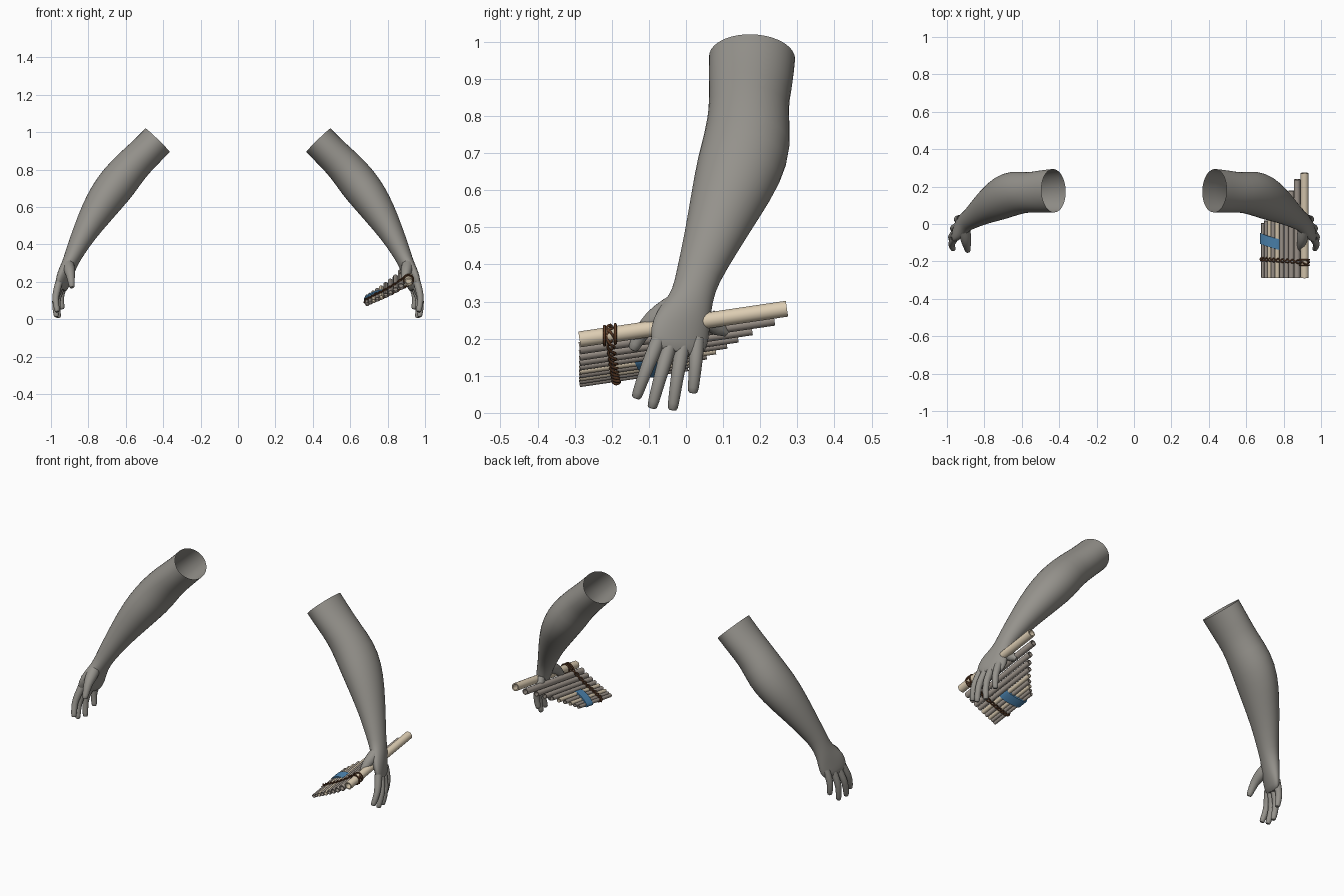
import bpy, bmesh, math
from mathutils import Vector

if "Cube" in bpy.data.objects:
    bpy.data.objects.remove(bpy.data.objects["Cube"])


def material(name, rgb):
    m = bpy.data.materials.new(name)
    m.diffuse_color = (*rgb, 1)
    m.use_nodes = True
    m.node_tree.nodes["Principled BSDF"].inputs["Base Color"].default_value = m.diffuse_color
    return m


SKIN = material("grey_skin", (0.30, 0.288, 0.262))
BEIGE = material("pale_reed", (0.72, 0.61, 0.45))
TAUPE = material("grey_reed", (0.36, 0.315, 0.275))
BLUE = material("blue_cloth", (0.075, 0.235, 0.44))
BROWN = material("brown_cord", (0.12, 0.050, 0.022))


def loft(name, stations, mat, sides=16, ref=(0, 1, 0), caps=(False, True),
         subsurf=0, axis=None, mirror=1):
    """Skin elliptical rings; a station is x, y, z, radius along ref, other radius, twist."""
    pts = [Vector((s[0] * mirror, s[1], s[2])) for s in stations]
    bm = bmesh.new()
    rings = []
    for i, (p, s) in enumerate(zip(pts, stations)):
        t = Vector(axis) if axis else pts[min(i + 1, len(pts) - 1)] - pts[max(i - 1, 0)]
        t.normalize()
        u = Vector(ref)
        if len(s) > 5:
            u.x += s[5] * mirror
        u = (u - t * u.dot(t)).normalized()
        v = t.cross(u)
        ring = []
        for k in range(sides):
            a = 2 * math.pi * k / sides
            ring.append(bm.verts.new(p + u * s[3] * math.cos(a) + v * s[4] * math.sin(a)))
        rings.append(ring)
    for a, b in zip(rings, rings[1:]):
        for k in range(sides):
            j = (k + 1) % sides
            bm.faces.new((a[k], a[j], b[j], b[k]))
    for use, ring in zip(caps, (rings[0], rings[-1])):
        if use:
            bm.faces.new(ring)
    bmesh.ops.recalc_face_normals(bm, faces=bm.faces)
    me = bpy.data.meshes.new(name)
    bm.to_mesh(me)
    bm.free()
    ob = bpy.data.objects.new(name, me)
    bpy.context.collection.objects.link(ob)
    me.materials.append(mat)
    if subsurf:
        ob.modifiers.new("smooth", "SUBSURF").levels = subsurf
        ob.modifiers["smooth"].render_levels = subsurf
    bpy.ops.object.select_all(action="DESELECT")
    ob.select_set(True)
    bpy.context.view_layer.objects.active = ob
    bpy.ops.object.shade_smooth_by_angle(angle=math.radians(50))
    return ob


# Arm from the open upper end down to the knuckles, hand turned inward
ARM = [
    (0.430, 0.178, 0.957, 0.118, 0.092),
    (0.500, 0.174, 0.885, 0.115, 0.092),
    (0.567, 0.168, 0.822, 0.106, 0.097),
    (0.638, 0.168, 0.735, 0.121, 0.107),
    (0.700, 0.144, 0.655, 0.120, 0.102),
    (0.760, 0.108, 0.565, 0.100, 0.088),
    (0.822, 0.068, 0.460, 0.077, 0.066),
    (0.870, 0.030, 0.365, 0.059, 0.051, -0.05),
    (0.892, 0.018, 0.315, 0.057, 0.044, -0.15),
    (0.910, 0.002, 0.272, 0.069, 0.040, -0.3),
    (0.927, -0.014, 0.230, 0.085, 0.034, -0.4),
    (0.941, -0.022, 0.185, 0.082, 0.028, -0.4),
    (0.950, -0.026, 0.155, 0.064, 0.020, -0.4),
]

# Finger root, middle joint, tip
FINGERS = {
    "index_finger": ((0.958, -0.075, 0.195), (0.979, -0.110, 0.110), (0.965, -0.136, 0.036)),
    "middle_finger": ((0.950, -0.042, 0.190), (0.981, -0.070, 0.095), (0.970, -0.093, 0.009)),
    "ring_finger": ((0.940, -0.008, 0.190), (0.971, -0.024, 0.095), (0.959, -0.037, 0.004)),
    "little_finger": ((0.927, 0.030, 0.200), (0.950, 0.025, 0.120), (0.940, 0.018, 0.050)),
}


def digit(name, pts, radii, side):
    """Tapered finger with a rounded tip."""
    a, b, c = map(Vector, pts)
    d = (c - b).normalized()
    rows = [(a, radii[0]), ((a + b) / 2, radii[0]), (b, radii[1]),
            (c - d * 0.012, radii[2]), (c - d * 0.002, radii[2] * 0.75)]
    loft(name, [(*p, r, r) for p, r in rows], SKIN, 10, subsurf=1, mirror=side)


for label, side in (("right", 1), ("left", -1)):
    loft(label + "_arm", ARM, SKIN, 20, subsurf=1, mirror=side)
    for finger, pts in FINGERS.items():
        digit(label + "_" + finger, pts, (0.021, 0.018, 0.016), side)
    digit(label + "_thumb", ((0.908, -0.030, 0.288), (0.895, -0.108, 0.238),
                             (0.888, -0.146, 0.166)), (0.034, 0.024, 0.017), side)

# Pipes, longest first: x, z at the mouth, rear y, radius
SLOPE = 0.148
FRONT = -0.287
PIPES = [
    (0.912, 0.198, 0.272, 0.022), (0.872, 0.174, 0.238, 0.017),
    (0.842, 0.155, 0.178, 0.015), (0.815, 0.140, 0.140, 0.014),
    (0.790, 0.127, 0.110, 0.013), (0.766, 0.115, 0.080, 0.012),
    (0.744, 0.105, 0.055, 0.012), (0.724, 0.096, 0.035, 0.011),
    (0.706, 0.087, 0.018, 0.010), (0.690, 0.079, 0.005, 0.010),
]
AXIS = (0, 1, SLOPE)


def pipe_z(z0, y):
    return z0 + SLOPE * (y - FRONT)


for i, (x, z, y1, r) in enumerate(PIPES):
    hole = r * 0.72
    rows = [(FRONT + 0.05, hole), (FRONT, hole), (FRONT, r), (y1, r), (y1, hole), (y1 - 0.05, hole)]
    loft("pipe_%d" % (i + 1), [(x, y, pipe_z(z, y), q, q) for y, q in rows],
         BEIGE if i in (0, 5, 7) else TAUPE, 14, ref=(1, 0, 0), caps=(True, True), axis=AXIS)

# Blue cloth band slanting round the shorter pipes
hi, lo = PIPES[5], PIPES[9]
sx, sz = hi[0] - lo[0], hi[1] - lo[1]
mx, mz = (hi[0] + lo[0]) / 2, (hi[1] + lo[1]) / 2
band = loft("cloth_band", [(mx, y, pipe_z(mz, y), math.hypot(sx, sz) / 2 + 0.018, 0.018)
                           for y in (-0.122, -0.065)], BLUE, 20, ref=(sx, 0, sz),
            caps=(True, True), axis=AXIS)
for v in band.data.vertices:
    shift = -0.25 * (v.co.x - mx)
    v.co.y += shift
    v.co.z += SLOPE * shift


# Twisted cord lashing over and under the row
def cord(name, points, radius=0.004):
    cu = bpy.data.curves.new(name, "CURVE")
    cu.dimensions = "3D"
    cu.bevel_depth = radius
    cu.bevel_resolution = 1
    sp = cu.splines.new("POLY")
    sp.points.add(len(points) - 1)
    for q, p in zip(sp.points, points):
        q.co = (*p, 1)
    sp.use_cyclic_u = True
    ob = bpy.data.objects.new(name, cu)
    bpy.context.collection.objects.link(ob)
    cu.materials.append(BROWN)


centers = []
for x, z, _, _ in PIPES:
    y = -0.188 - 0.07 * (x - 0.69)
    centers.append(Vector((x, y, pipe_z(z, y))))
along = (centers[0] - centers[-1]).normalized()
normal = Vector((-along.z, 0, along.x)).normalized()
loop = [c + normal * (p[3] + 0.004) for c, p in zip(centers, PIPES)]
loop += [centers[-1] - along * 0.015]
loop += [c - normal * (p[3] + 0.004) for c, p in reversed(list(zip(centers, PIPES)))]
loop += [centers[0] + along * 0.027]
for strand in range(2):
    pts = []
    for i, a in enumerate(loop):
        b = loop[(i + 1) % len(loop)]
        for k in range(6):
            ang = math.pi * (k / 6 + strand) + math.pi * i
            pts.append(a.lerp(b, k / 6) + Vector((0, 0.009 * math.sin(ang), 0))
                       + normal * 0.004 * math.cos(ang))
    cord("cord_strand_%d" % (strand + 1), pts)

# Two extra cord loops round the longest pipe
for n, dy in enumerate((-0.016, 0.013)):
    pts = []
    for k in range(20):
        a = 2 * math.pi * k / 20
        pts.append(centers[0] + Vector((0.026 * math.cos(a), dy, 0.026 * math.sin(a) + SLOPE * dy)))
    cord("cord_loop_%d" % (n + 1), pts)

# Small grip wedge behind the hand
loft("grip_wedge", [(0.895, 0.060, 0.252, 0.024, 0.030), (0.882, 0.088, 0.230, 0.022, 0.024),
                    (0.874, 0.110, 0.214, 0.010, 0.010)], SKIN, 10, ref=(1, 0, 0), caps=(True, True))
